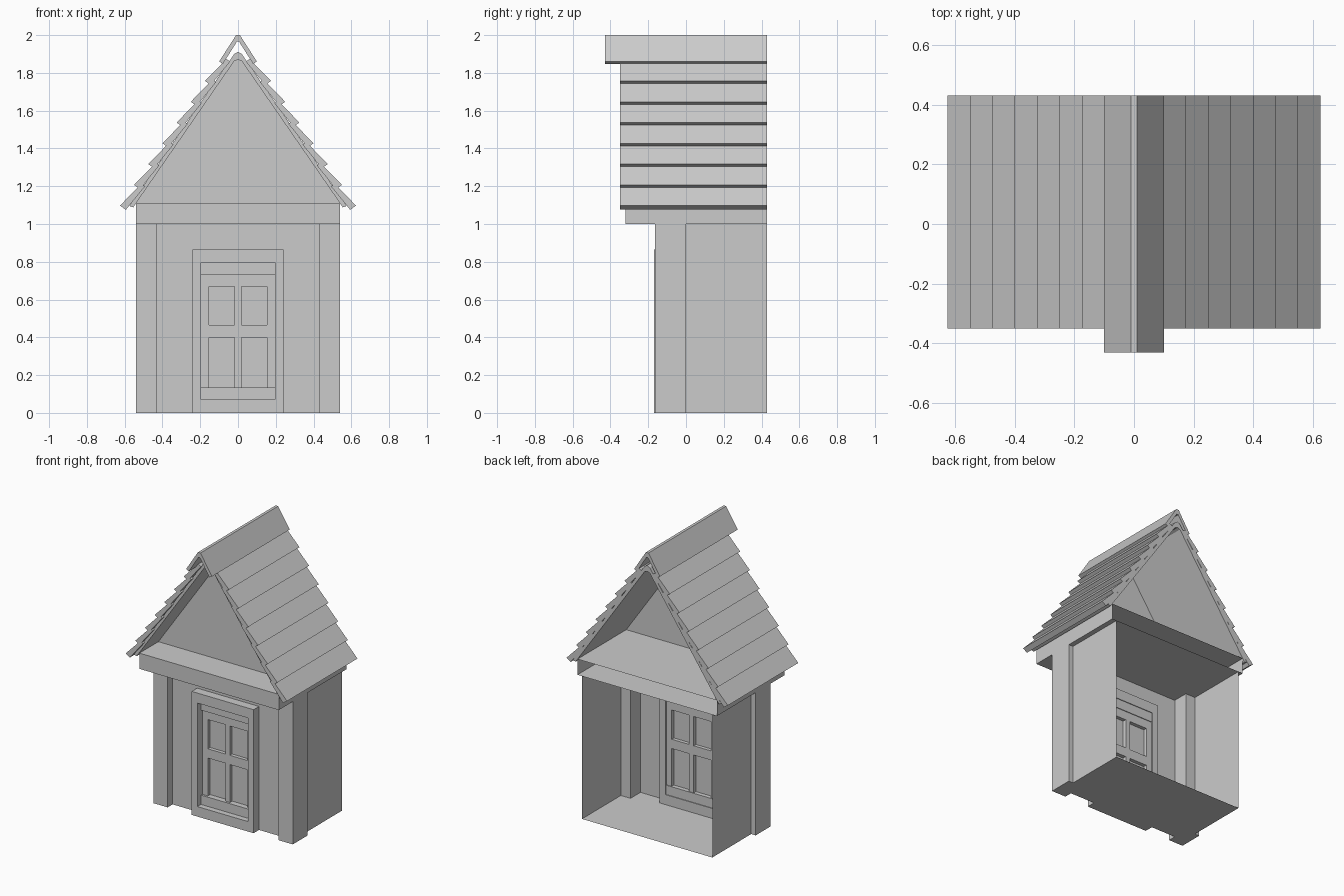
import bpy, bmesh
from mathutils import Vector

if "Cube" in bpy.data.objects:
    bpy.data.objects.remove(bpy.data.objects["Cube"], do_unlink=True)

grey = bpy.data.materials.new("plain_grey")
grey.use_nodes = True
colour = (0.6, 0.6, 0.6, 1)
grey.diffuse_color = colour
grey.node_tree.nodes["Principled BSDF"].inputs["Base Color"].default_value = colour


def finish(name, bm, mirror=False):
    mesh = bpy.data.meshes.new(name)
    bm.to_mesh(mesh)
    bm.free()
    mesh.materials.append(grey)
    obj = bpy.data.objects.new(name, mesh)
    bpy.context.collection.objects.link(obj)
    if mirror:
        obj.modifiers.new("Mirror", 'MIRROR').use_mirror_merge = False
    return obj


def box(name, x, y, z, mirror=False, open_sides=()):
    """Box from ranges; open_sides lists directions whose face is left out."""
    bm = bmesh.new()
    bmesh.ops.create_cube(bm, size=1)
    bm.normal_update()
    gone = [f for f in bm.faces if any(f.normal.dot(Vector(d)) > 0.9 for d in open_sides)]
    bmesh.ops.delete(bm, geom=gone, context='FACES')
    for v in bm.verts:
        v.co = [r[0] if c < 0 else r[1] for c, r in zip(v.co, (x, y, z))]
    return finish(name, bm, mirror)


def profile(name, points, y0, y1=None, mirror=False):
    """Flat x-z outline at y0, extruded to y1 when given."""
    bm = bmesh.new()
    face = bm.faces.new([bm.verts.new((x, y0, z)) for x, z in points])
    if y1 is not None:
        new = bmesh.ops.extrude_face_region(bm, geom=[face], use_keep_orig=True)["geom"]
        bmesh.ops.translate(bm, vec=(0, y1 - y0, 0),
                            verts=[g for g in new if isinstance(g, bmesh.types.BMVert)])
        bmesh.ops.recalc_face_normals(bm, faces=bm.faces)
    return finish(name, bm, mirror)


BACK, FRONT, UP = (0, 1, 0), (0, -1, 0), (0, 0, 1)
back_y, wall_y = 0.43, -0.11

# Shell: floor and side walls, open at the back
box("floor_and_side_walls", (-0.505, 0.505), (wall_y, back_y), (0, 1),
    open_sides=(BACK, FRONT, UP))
profile("front_wall", [(-0.505, 0), (-0.22, 0), (-0.22, 0.84), (0.22, 0.84),
                       (0.22, 0), (0.505, 0), (0.505, 1), (-0.505, 1)], wall_y)
box("corner_pillars", (0.43, 0.54), (-0.165, 0), (0, 1), mirror=True)
box("eaves_beam", (-0.54, 0.54), (-0.32, back_y), (1, 1.11), open_sides=(BACK,))
profile("gable_wall", [(-0.54, 1.11), (0.54, 1.11), (0.02, 1.87), (-0.02, 1.87)], wall_y)

# Door surround
box("door_jambs", (0.195, 0.24), (-0.17, -0.05), (0, 0.865), mirror=True)
box("door_head", (-0.195, 0.195), (-0.17, -0.05), (0.795, 0.865))
box("door_sill", (-0.195, 0.195), (-0.17, -0.05), (0, 0.07))

# Door leaf with four panes
leaf = (-0.115, -0.06)
box("door_stiles", (0.153, 0.195), leaf, (0.07, 0.795), mirror=True)
box("door_mullion", (-0.018, 0.018), leaf, (0.135, 0.67))
box("door_crossbar", (-0.153, 0.153), leaf, (0.40, 0.465))
box("door_upper_rail", (-0.153, 0.153), leaf, (0.67, 0.73))
for name, z in (("door_top_rail", (0.73, 0.795)), ("door_bottom_rail", (0.07, 0.135))):
    box(name, (-0.195, 0.195), (-0.13, -0.055), z)
box("door_panes", (-0.153, 0.153), (-0.09, -0.085), (0.135, 0.67))

# Roof boarding under the shingles
profile("roof_boarding", [(0.555, 1.088), (0.02, 1.862), (0, 1.87), (0, 1.912),
                          (0.02, 1.9), (0.575, 1.095)], -0.33, back_y, mirror=True)

# Overlapping shingle rows
up = Vector((-0.075, 0.11)).normalized()
out = Vector((up.y, -up.x))
for i in range(7):
    edge = Vector((0.625, 1.097)) + Vector((-0.075, 0.11)) * i
    corners = [edge, edge + up * 0.16 - out * 0.028,
               edge + up * 0.16 - out * 0.052, edge - out * 0.038]
    profile("shingle_row_%d" % (i + 1), corners, -0.35, back_y, mirror=True)

# Ridge cap, longer than the roof at the front
half = [(0.01, 2.0), (0.1, 1.86), (0.08, 1.848), (0.006, 1.965)]
profile("ridge_cap", half + [(-x, z) for x, z in reversed(half)], -0.43, back_y)
